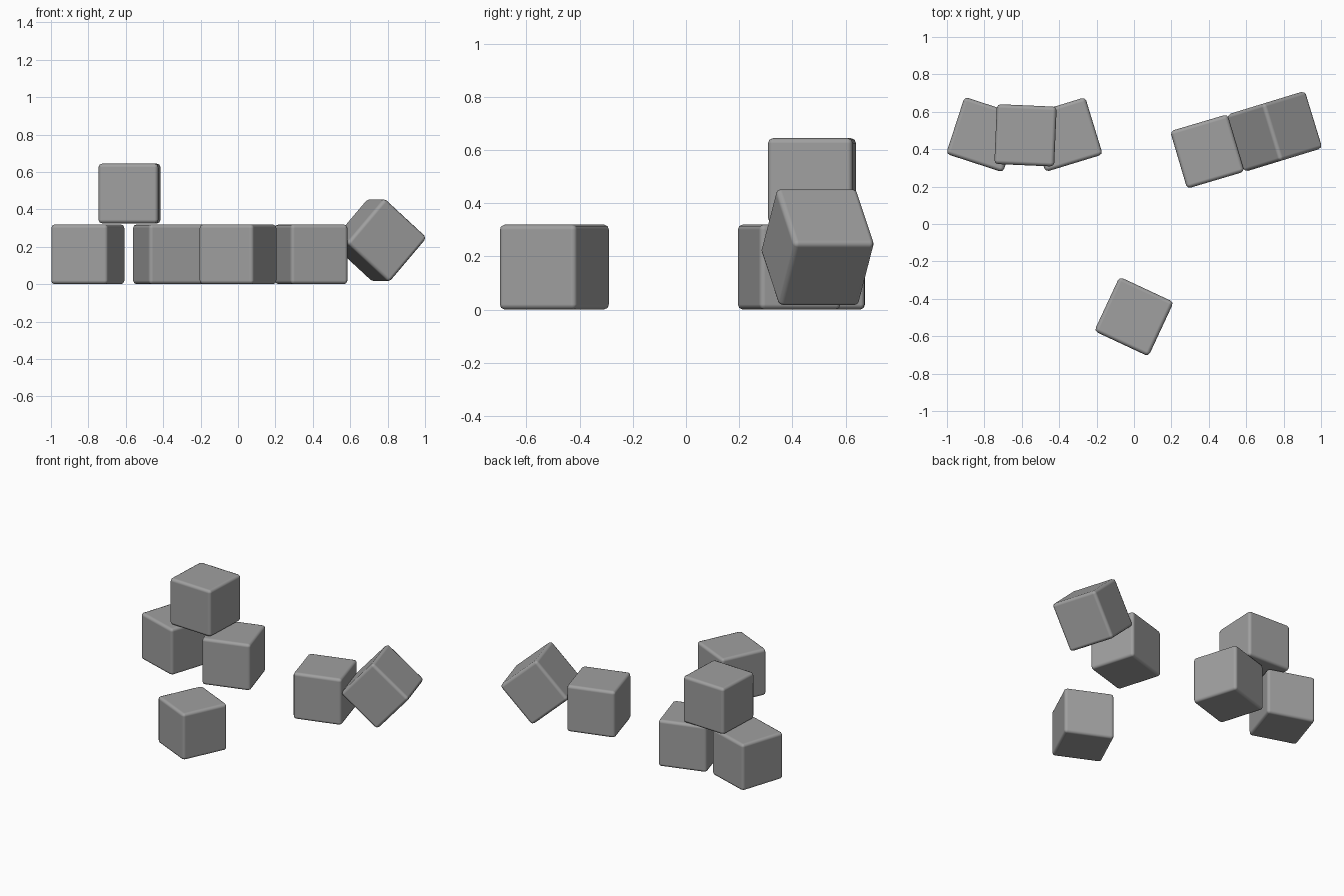
import bpy
from math import radians
from mathutils import Euler

cube = bpy.data.objects.get("Cube")
if cube:
    bpy.data.objects.remove(cube, do_unlink=True)

# Single grey stone colour
GREY = (0.35, 0.35, 0.35, 1.0)
stone = bpy.data.materials.new("stone_grey")
stone.use_nodes = True
stone.diffuse_color = GREY
stone.node_tree.nodes["Principled BSDF"].inputs["Base Color"].default_value = GREY

SIZE = 0.32
FLOOR = SIZE / 2


def add_block(name, location, yaw, tilt=0):
    """One soft-edged block, tilted about its own y axis and then turned about z."""
    rotation = Euler((0, radians(tilt), radians(yaw)), "XYZ")
    bpy.ops.mesh.primitive_cube_add(size=SIZE, location=location, rotation=rotation)
    block = bpy.context.object
    block.name = name
    block.data.materials.append(stone)
    bpy.ops.object.shade_smooth()
    bevel = block.modifiers.new("rounded_edges", "BEVEL")
    bevel.width = 0.02
    bevel.segments = 2
    bevel.harden_normals = True


# Lone block in front
add_block("front_block", (0, -0.495, FLOOR), -25)

# Stack of three
add_block("stack_right_block", (-0.803, 0.478, FLOOR), -18)
add_block("stack_left_block", (-0.367, 0.478, FLOOR), 17)
add_block("stack_top_block", (-0.58, 0.474, SIZE * 1.5 + 0.005), -2.5)

# Pair with one block leaning on the other
add_block("support_block", (0.392, 0.388, FLOOR), 16.5)
add_block("leaning_block", (0.752, 0.495, 0.235), 17, tilt=41.5)
